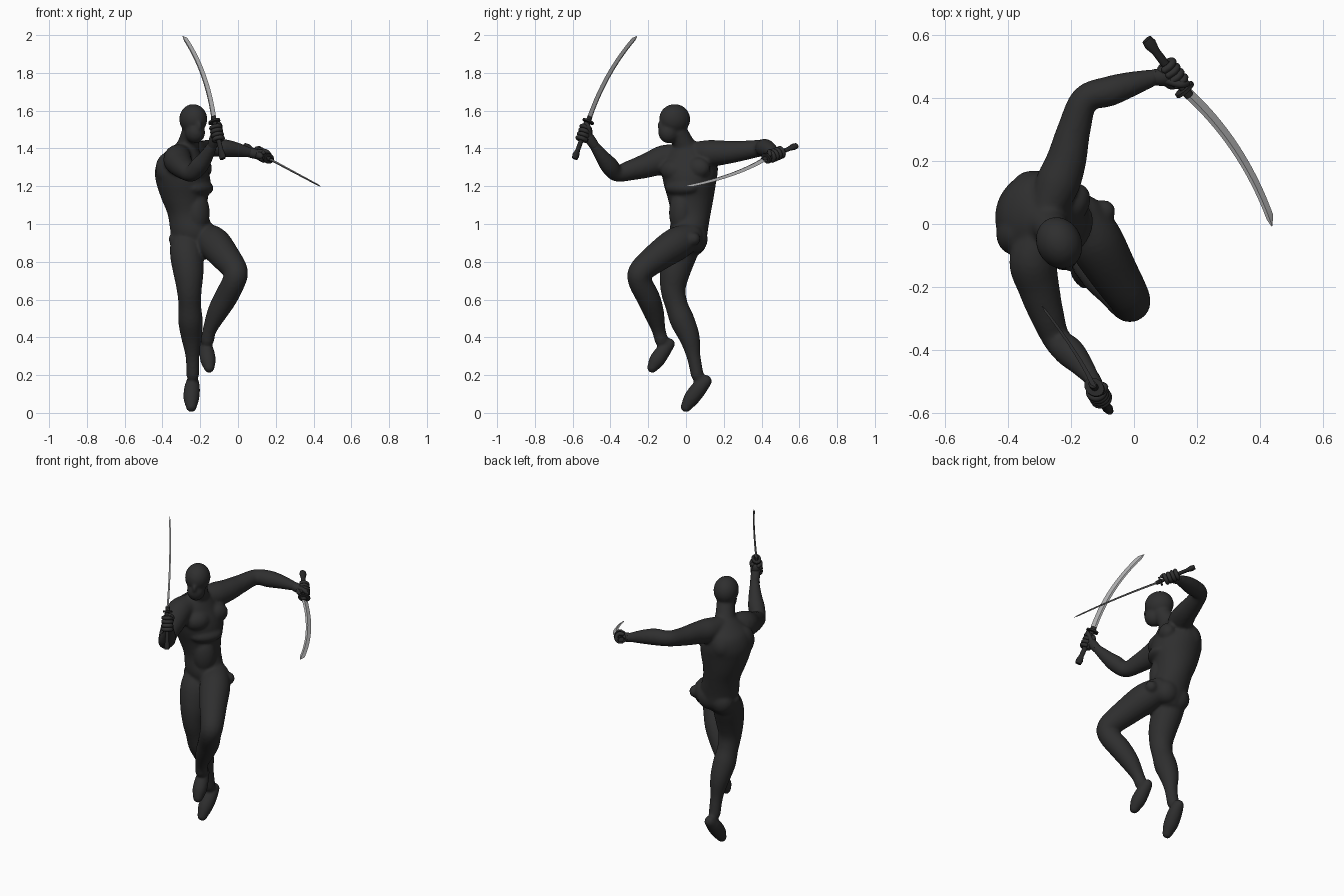
import bpy, bmesh, math
from mathutils import Vector, Matrix


def material(name, c):
    m = bpy.data.materials.new(name)
    m.diffuse_color = (c, c, c * 1.01, 1)
    return m


SUIT = material("charcoal suit", 0.028)
GRIP = material("dark grip", 0.02)
STEEL = material("blade steel", 0.40)


def finish(bm, name, mat, angle=40):
    bmesh.ops.recalc_face_normals(bm, faces=bm.faces)
    me = bpy.data.meshes.new(name)
    bm.to_mesh(me)
    bm.free()
    me.materials.append(mat)
    ob = bpy.data.objects.new(name, me)
    bpy.context.collection.objects.link(ob)
    bpy.ops.object.select_all(action='DESELECT')
    ob.select_set(True)
    bpy.context.view_layer.objects.active = ob
    bpy.ops.object.shade_smooth_by_angle(angle=math.radians(angle))
    return ob


def loft(bm, rings):
    loops = [[bm.verts.new(p) for p in r] for r in rings]
    n = len(loops[0])
    for a, b in zip(loops, loops[1:]):
        for i in range(n):
            bm.faces.new((a[i], a[(i + 1) % n], b[(i + 1) % n], b[i]))
    bm.faces.new(loops[0][::-1])
    bm.faces.new(loops[-1])


def spline(rows, steps=5):
    """Catmull-Rom through rows of any width."""
    rows = [Vector(r) for r in rows]
    out = []
    for i in range(len(rows) - 1):
        p0, p1, p2 = rows[max(i - 1, 0)], rows[i], rows[i + 1]
        p3 = rows[min(i + 2, len(rows) - 1)]
        for k in range(steps):
            t = k / steps
            out.append(0.5 * (2 * p1 + (p2 - p0) * t + (2 * p0 - 5 * p1 + 4 * p2 - p3) * t * t
                              + (3 * p1 - p0 - 3 * p2 + p3) * t ** 3))
    return out + [rows[-1]]


def ball(bm, c, r, yaw=0, axis=None):
    rot = Matrix.Rotation(math.radians(yaw), 4, 'Z')
    if axis is not None:
        rot = Vector(axis).to_track_quat('Z', 'X').to_matrix().to_4x4()
    r = r if isinstance(r, tuple) else (r, r, r)
    bmesh.ops.create_uvsphere(bm, u_segments=24, v_segments=14, radius=1,
                              matrix=Matrix.Translation(c) @ rot @ Matrix.Diagonal((*r, 1)))


def limb(bm, rows, n=20):
    """Round tube through (x, y, z, radius) rows, with ball ends."""
    s = spline(rows)
    rings = []
    for i, p in enumerate(s):
        t = (s[min(i + 1, len(s) - 1)] - s[max(i - 1, 0)]).to_3d().normalized()
        if i == 0:
            u = t.orthogonal().normalized()
        u = (u - t * u.dot(t)).normalized()
        v = t.cross(u)
        rings.append([p.to_3d() + p[3] * (u * math.cos(a) + v * math.sin(a))
                      for a in [math.tau * k / n for k in range(n)]])
    loft(bm, rings)
    for r in (rows[0], rows[-1]):
        ball(bm, r[:3], r[3] * 0.98)


# --- body: overlapping muscles fused into one skin ---
bm = bmesh.new()
# torso: z, centre x, centre y, radius x, radius y
torso = [(0.84, -0.25, 0.02, 0.05, 0.05), (0.89, -0.24, 0.02, 0.105, 0.085), (0.96, -0.243, 0.015, 0.115, 0.10),
         (1.05, -0.265, 0.025, 0.107, 0.105), (1.13, -0.282, 0.025, 0.122, 0.12),
         (1.21, -0.288, 0.02, 0.143, 0.138), (1.28, -0.298, 0.02, 0.142, 0.148),
         (1.35, -0.302, 0.02, 0.115, 0.135), (1.40, -0.285, 0.01, 0.075, 0.09), (1.43, -0.27, 0.0, 0.045, 0.05)]
loft(bm, [[(x + rx * math.cos(a), y + ry * math.sin(a), z) for a in [math.tau * k / 32 for k in range(32)]]
          for z, x, y, rx, ry in spline(torso)])
# chest muscles, ribs, shoulder blades, stomach
ball(bm, (-0.235, -0.065, 1.285), (0.06, 0.075, 0.06), -35)
ball(bm, (-0.20, 0.06, 1.295), (0.055, 0.075, 0.06), -35)
ball(bm, (-0.21, -0.02, 1.19), (0.07, 0.10, 0.045), -35)
ball(bm, (-0.37, -0.02, 1.29), (0.065, 0.08, 0.09), -20)
ball(bm, (-0.32, 0.09, 1.29), (0.08, 0.08, 0.09), -20)
ball(bm, (-0.21, -0.03, 1.06), (0.055, 0.065, 0.11), -45)
# neck and head
limb(bm, [(-0.28, 0.01, 1.37, 0.07), (-0.262, -0.015, 1.43, 0.056), (-0.245, -0.045, 1.49, 0.052)])
ball(bm, (-0.237, -0.06, 1.555), (0.072, 0.085, 0.08), 25)
ball(bm, (-0.227, -0.09, 1.485), (0.052, 0.058, 0.058), 25)
ball(bm, (-0.205, -0.14, 1.52), (0.012, 0.014, 0.022), 30)
# arms, each starting at the neck side so the shoulder slope is filled
limb(bm, [(-0.28, 0.03, 1.385, 0.05), (-0.245, 0.12, 1.375, 0.07), (-0.215, 0.20, 1.378, 0.064),
          (-0.19, 0.30, 1.388, 0.053), (-0.155, 0.395, 1.402, 0.045), (-0.08, 0.42, 1.402, 0.048),
          (-0.01, 0.443, 1.393, 0.04), (0.065, 0.465, 1.377, 0.026)])
limb(bm, [(-0.285, -0.02, 1.375, 0.05), (-0.32, -0.11, 1.345, 0.075), (-0.302, -0.20, 1.312, 0.066),
          (-0.275, -0.29, 1.285, 0.054), (-0.245, -0.365, 1.268, 0.044), (-0.205, -0.405, 1.308, 0.048),
          (-0.172, -0.44, 1.352, 0.039), (-0.135, -0.487, 1.418, 0.026)])
# buttocks and hip bumps
ball(bm, (-0.285, 0.045, 0.91), (0.07, 0.065, 0.075))
ball(bm, (-0.20, 0.05, 0.92), (0.075, 0.065, 0.075))
ball(bm, (-0.095, 0.04, 0.92), 0.036)
ball(bm, (-0.335, 0.0, 0.92), 0.033)
# raised leg
limb(bm, [(-0.165, 0.02, 0.93, 0.075), (-0.125, -0.05, 0.895, 0.088), (-0.07, -0.145, 0.83, 0.079),
          (-0.015, -0.235, 0.755, 0.066), (-0.02, -0.245, 0.70, 0.062), (-0.065, -0.20, 0.61, 0.062),
          (-0.11, -0.17, 0.53, 0.054), (-0.15, -0.145, 0.44, 0.037), (-0.162, -0.13, 0.385, 0.036)])
# straight leg
limb(bm, [(-0.28, 0.015, 0.92, 0.078), (-0.272, -0.03, 0.84, 0.088), (-0.262, -0.06, 0.74, 0.08),
          (-0.258, -0.068, 0.65, 0.066), (-0.255, -0.05, 0.57, 0.06), (-0.252, -0.02, 0.49, 0.065),
          (-0.246, 0.018, 0.40, 0.055), (-0.241, 0.04, 0.30, 0.037), (-0.240, 0.06, 0.20, 0.034)])
# feet: heel to toe
limb(bm, [(-0.172, -0.09, 0.365, 0.032), (-0.165, -0.125, 0.32, 0.040), (-0.158, -0.155, 0.277, 0.041),
          (-0.153, -0.178, 0.24, 0.029)])
limb(bm, [(-0.24, 0.105, 0.168, 0.033), (-0.243, 0.07, 0.13, 0.042), (-0.247, 0.03, 0.078, 0.042),
          (-0.247, 0.0, 0.032, 0.029)])
body = finish(bm, "body", SUIT, 180)
rm = body.modifiers.new("fuse", 'REMESH')
rm.mode, rm.voxel_size, rm.use_smooth_shade = 'VOXEL', 0.009, True
sm = body.modifiers.new("soften", 'SMOOTH')
sm.factor, sm.iterations = 0.5, 4


def sword(side, pommel, guard, tip, bulge, wrist, grip):
    pommel, guard, tip, wrist = map(Vector, (pommel, guard, tip, wrist))
    d = (tip - guard).normalized()
    b = Vector(bulge)
    b = (b - d * b.dot(d)).normalized()
    n = d.cross(b)
    # curved blade with a slanted tip
    bm = bmesh.new()
    rings = []
    for i in range(17):
        t = i / 16
        c = guard.lerp(tip, t * 0.95) + b * (0.032 * 4 * t * (1 - t))
        w, h = 0.018 - 0.004 * t, 0.006 - 0.002 * t
        rings.append([c + b * w, c + n * h - b * w * 0.4, c - b * w, c - n * h - b * w * 0.4])
    rings.append([tip - b * 0.009, tip - b * 0.011 + n * 0.001, tip - b * 0.013, tip - b * 0.011 - n * 0.001])
    loft(bm, rings)
    finish(bm, side + "_blade", STEEL, 25)
    # handle with flared pommel, collar and oval guard
    a = (guard - pommel).normalized()
    length = (guard - pommel).length
    u = (b - a * b.dot(a)).normalized()
    v = a.cross(u)
    bm = bmesh.new()
    profile = [(0, 0.017), (0.02, 0.021), (0.05, 0.014), (length - 0.014, 0.014), (length - 0.013, 0.036),
               (length - 0.003, 0.036), (length - 0.002, 0.016), (length + 0.02, 0.015)]
    loft(bm, [[pommel + a * s + u * r * math.cos(k * math.tau / 20) + v * r * 0.75 * math.sin(k * math.tau / 20)
               for k in range(20)] for s, r in profile])
    finish(bm, side + "_handle", GRIP, 35)
    # fist: palm, four curled fingers and a thumb
    c = pommel.lerp(guard, grip)
    back = wrist - c
    back = (back - a * back.dot(a)).normalized()
    sideways = a.cross(back)
    bm = bmesh.new()
    ball(bm, c + back * 0.022, (0.024, 0.024, 0.045), axis=a)
    limb(bm, [(*wrist, 0.026), (*wrist.lerp(c + back * 0.02, 0.5), 0.027), (*(c + back * 0.022), 0.025)], 14)
    for j in range(4):
        o = c + a * (0.033 - 0.022 * j)
        limb(bm, [(*(o + 0.024 * (back * math.cos(q) + sideways * math.sin(q))), 0.0115)
                  for q in [math.radians(30 + 45 * k) for k in range(7)]], 10)
    limb(bm, [(*(c + back * 0.03 - sideways * 0.012), 0.013), (*(c + a * 0.035 - sideways * 0.028), 0.012),
              (*(c + a * 0.05 - back * 0.018 - sideways * 0.015), 0.010)], 10)
    finish(bm, side + "_fist", SUIT, 60)


sword("right", (-0.08, -0.59, 1.345), (-0.127, -0.515, 1.55), (-0.285, -0.265, 2.0),
      (0.7, -0.7, 0), (-0.135, -0.487, 1.418), 0.66)
sword("left", (0.04, 0.585, 1.415), (0.165, 0.42, 1.345), (0.445, 0.0, 1.195),
      (0.427, 0.375, -0.229), (0.065, 0.465, 1.377), 0.66)
